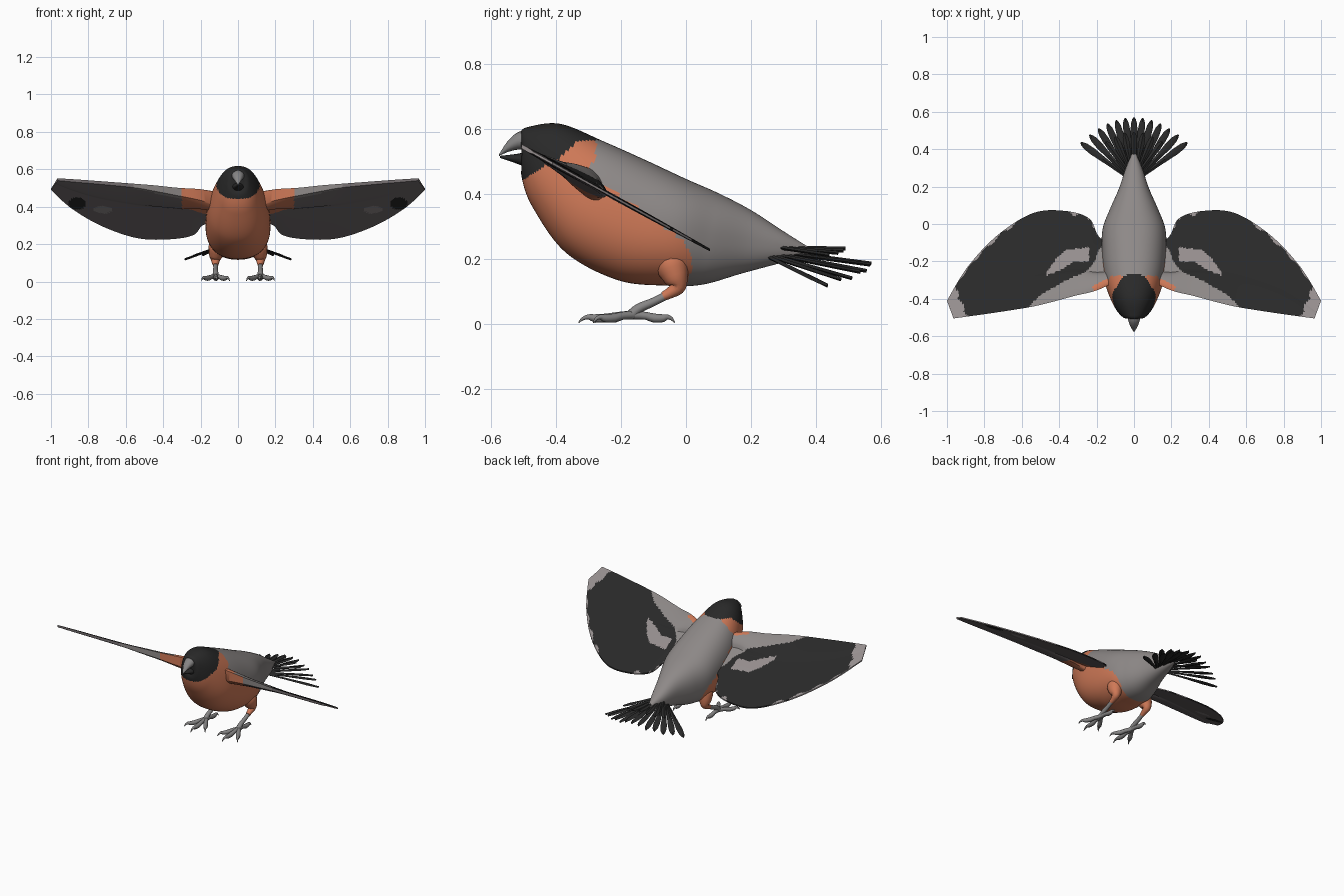
import bpy, bmesh, math
from mathutils import Vector

if "Cube" in bpy.data.objects:
    bpy.data.objects.remove(bpy.data.objects["Cube"])


def mat(name, r, g, b):
    m = bpy.data.materials.new(name)
    m.diffuse_color = (r, g, b, 1)
    m.use_nodes = True
    m.node_tree.nodes["Principled BSDF"].inputs["Base Color"].default_value = m.diffuse_color
    return m


GREY, ORANGE, BLACK, PALE, DARK, HORN = range(6)
MATS = [mat("back grey", .27, .25, .245), mat("breast orange", .62, .19, .095),
        mat("cap black", .022, .022, .022), mat("pale grey", .30, .27, .27),
        mat("underwing grey", .18, .16, .165), mat("horn grey", .24, .235, .235)]


def interp(x, pts):
    """Piecewise linear lookup."""
    if x <= pts[0][0]:
        return pts[0][1]
    for (a, p), (b, q) in zip(pts, pts[1:]):
        if x <= b:
            return p + (q - p) * (x - a) / (b - a)
    return pts[-1][1]


def spline(rows, n):
    """Resample rows of numbers smoothly, n steps per span."""
    out = []
    for i in range(len(rows) - 1):
        p0, p1 = rows[max(i - 1, 0)], rows[i]
        p2, p3 = rows[i + 1], rows[min(i + 2, len(rows) - 1)]
        for k in range(n):
            t = k / n
            out.append([.5 * (2 * b + (c - a) * t + (2 * a - 5 * b + 4 * c - d) * t * t
                              + (3 * b - a - 3 * c + d) * t ** 3)
                        for a, b, c, d in zip(p0, p1, p2, p3)])
    return out + [list(rows[-1])]


def loft(name, rings_list, colour, mirror=False, angle=40):
    """Skin one or more stacks of closed rings; colour is an index or a rule."""
    bm = bmesh.new()
    for rings in rings_list:
        vs = [[bm.verts.new(p) for p in r] for r in rings]
        n, made = len(vs[0]), []
        for i in range(len(vs) - 1):
            for j in range(n):
                k = (j + 1) % n
                f = bm.faces.new((vs[i][j], vs[i][k], vs[i + 1][k], vs[i + 1][j]))
                made.append((f, i, j))
        made += [(bm.faces.new(vs[0]), 0, 0), (bm.faces.new(vs[-1]), len(vs) - 2, 0)]
        for f, i, j in made:
            f.material_index = colour(f.calc_center_median(), i, j) if callable(colour) else colour
    bmesh.ops.recalc_face_normals(bm, faces=bm.faces)
    me = bpy.data.meshes.new(name)
    bm.to_mesh(me)
    bm.free()
    for m in MATS:
        me.materials.append(m)
    ob = bpy.data.objects.new(name, me)
    bpy.context.collection.objects.link(ob)
    bpy.ops.object.select_all(action='DESELECT')
    bpy.context.view_layer.objects.active = ob
    ob.select_set(True)
    bpy.ops.object.shade_smooth_by_angle(angle=math.radians(angle))
    if mirror:
        ob.modifiers.new("Mirror", 'MIRROR').use_mirror_merge = False
    return ob


def oval(ty, tz, by, bz, w, n=88, e=2.3):
    """Cross-section between a top point and a bottom point."""
    ring = []
    for k in range(n):
        a = 2 * math.pi * k / n
        c, s = math.cos(a), math.sin(a)
        x = math.copysign(abs(c) ** (2 / e), c) * w
        h = math.copysign(abs(s) ** (2 / e), s) * .5 + .5
        ring.append((x, by + (ty - by) * h, bz + (tz - bz) * h))
    return ring


def tube(pts, n=10):
    """Round rings along a path of (x, y, z, radius)."""
    rings = []
    for i, p in enumerate(pts):
        d = Vector(pts[min(i + 1, len(pts) - 1)][:3]) - Vector(pts[max(i - 1, 0)][:3])
        d.normalize()
        side = d.cross(Vector((1, 0, 0))).normalized()
        up = side.cross(d)
        rings.append([Vector(p[:3]) + p[3] * (side * math.cos(a) + up * math.sin(a))
                      for a in (2 * math.pi * k / n for k in range(n))])
    return rings


# Body and head in one skin: top y z, bottom y z, half width
BODY = [(-.51, .590, -.502, .49, .03), (-.485, .606, -.505, .45, .062),
        (-.385, .615, -.472, .36, .108), (-.25, .56, -.37, .22, .155),
        (-.12, .502, -.21, .135, .172), (0, .446, -.06, .118, .168),
        (.1, .402, .05, .121, .13), (.2, .35, .17, .155, .082),
        (.3, .285, .29, .187, .045), (.39, .228, .375, .207, .008)]
CAP = [(.44, -.505), (.48, -.44), (.50, -.40), (.53, -.37), (.56, -.335), (.568, -.26)]
# Rear limit of the orange, by height
BREAST = [(.12, .0), (.17, .018), (.21, .015), (.26, -.01), (.30, -.07), (.38, -.18),
          (.44, -.27), (.47, -.31), (.485, -.30), (.50, -.28), (.57, -.275)]


def body_colour(c, i, j):
    if c.y < interp(c.z, CAP):
        return BLACK
    return GREY if c.y > interp(c.z, BREAST) else ORANGE


loft("body", [[oval(*r) for r in spline(BODY, 16)]], body_colour)

# Slightly open beak
UPPER = [(-.49, .597, -.49, .535, .036), (-.52, .588, -.518, .536, .03),
         (-.55, .560, -.55, .528, .018), (-.575, .521, -.575, .516, .003)]
LOWER = [(-.49, .53, -.49, .48, .034), (-.52, .523, -.52, .493, .024), (-.572, .517, -.572, .511, .003)]
loft("upper_beak", [[oval(*r, n=16, e=2) for r in spline(UPPER, 3)]], HORN)
loft("lower_beak", [[oval(*r, n=16, e=2) for r in spline(LOWER, 3)]], BLACK)

# Spread wings: leading x y, trailing x y, arm thickness, root to tip
WING = [(.08, -.30, .08, -.13, .045), (.20, -.355, .185, -.07, .036),
        (.32, -.385, .24, .03, .024), (.45, -.42, .37, .07, .016),
        (.56, -.445, .54, .058, .009), (.75, -.475, .73, -.06, .006),
        (.87, -.492, .89, -.23, .005), (.965, -.505, 1.0, -.41, .003)]
NV = 50
NU = 14


def wing_ring(lx, ly, tx, ty, arm):
    top, low = [], []
    for k in range(NV + 1):
        v = k / NV
        x, y = lx + (tx - lx) * v, ly + (ty - ly) * v
        z = .268 - .55 * y
        # rounded arm at the front, thin vane behind
        h = .004 + arm * math.sqrt(max(0, 1 - ((v - .14) / .2) ** 2)) if abs(v - .14) < .2 else .004
        h += .006 * math.sin(math.pi * v) * (1 - x)
        top.append((x, y, z + h))
        low.append((x, y, z - h))
    return top + low[::-1]


COVERT = [(.15, -.10), (.19, -.14), (.21, -.20), (.25, -.25), (.37, -.305), (.5, -.38), (.57, -.45)]
BAR_TOP = [(.25, -.125), (.36, -.14), (.41, -.18), (.47, -.26)]
BAR_LOW = [(.25, -.20), (.33, -.205), (.40, -.25), (.47, -.275)]


def wing_colour(c, i, j):
    x, y = c.x, c.y
    if j > NV:                                   # underside
        if x < .3 and y < -.17 - .55 * (x - .15):
            return ORANGE
        if x < .56 and y < -.28 - .28 * x:
            return GREY
        if math.hypot((x - .86) / .045, (y + .28) / .06) < 1:
            return BLACK
        if math.hypot((x - .72) / .05, (y + .22) / .035) < 1:
            return PALE
        return DARK
    if x < .22 and y < -.22 - .5 * x:            # shoulder patch
        return ORANGE
    if x < .57 and y < interp(x, COVERT):        # arm coverts
        return GREY
    if .24 < x < .47 and interp(x, BAR_LOW) < y < interp(x, BAR_TOP):
        return PALE                              # wing bar
    if x - .42 * (y + .49) > .893 + .008 * math.sin(90 * y):
        return PALE                              # wing tip
    # broken pale trailing edge, deeper towards the tip
    depth = 1.2 + 1.4 * math.sin(i * .9) + (1.2 if x > .72 else 0)
    if j >= NV - depth and (x > .62 or .28 < x < .36 or .2 < x < .245):
        return PALE
    return BLACK


loft("wings", [[wing_ring(*r) for r in spline(WING, NU)]], wing_colour, mirror=True)


# Fanned tail feathers
def feather(tip, root, width):
    a, b = Vector(root), Vector(tip)
    d = b - a
    side = d.cross(Vector((0, 0, 1))).normalized()
    up = side.cross(d).normalized()
    rings = []
    for t, w in ((0, .4), (.4, .65), (.75, 1), (.9, .85), (.97, .5), (1, .15)):
        p, s, u = a + d * t, side * width * w, up * .006
        rings.append([p + s, p + u, p - s, p - u])
    return rings


fan = []
for i in range(-6, 7):
    f = i / 6
    fan.append(feather((.285 * f, .57 - .135 * f * f, .186 - .068 * abs(f) + .008 * (i % 2)),
                       (.035 * f, .25, .228 - .02 * abs(f)), .019))
for i in range(-3, 4):
    f = i / 3
    fan.append(feather((.15 * f, .49 - .05 * f * f, .232 - .02 * abs(f)), (.03 * f, .28, .236), .017))
loft("tail_feathers", fan, BLACK)

# Legs
loft("thighs", [tube(spline([(.09, -.05, .25, .02), (.105, -.045, .19, .05), (.117, -.032, .145, .04),
                             (.12, -.025, .115, .025), (.12, -.045, .098, .018),
                             (.12, -.07, .085, .014)], 4), 16)], ORANGE, True)
loft("shanks", [tube(spline([(.12, -.05, .093, .013), (.12, -.10, .068, .013),
                             (.12, -.145, .048, .015), (.12, -.17, .025, .017)], 4))], HORN, True)

# Three front toes and one hind toe, each ending in a hooked claw
toes = []
for tx, ty in ((.045, -.28), (.115, -.33), (.195, -.285), (.12, -.035)):
    path = []
    for t, z, r in ((0, .028, .014), (.3, .025, .012), (.5, .018, .014), (.72, .018, .012),
                    (.82, .022, .008), (.93, .016, .005), (1, .004, .0015)):
        path.append((.12 + (tx - .12) * t, -.16 + (ty + .16) * t, z, r))
    toes.append(tube(spline(path, 2)))
loft("toes", toes, HORN, True)
